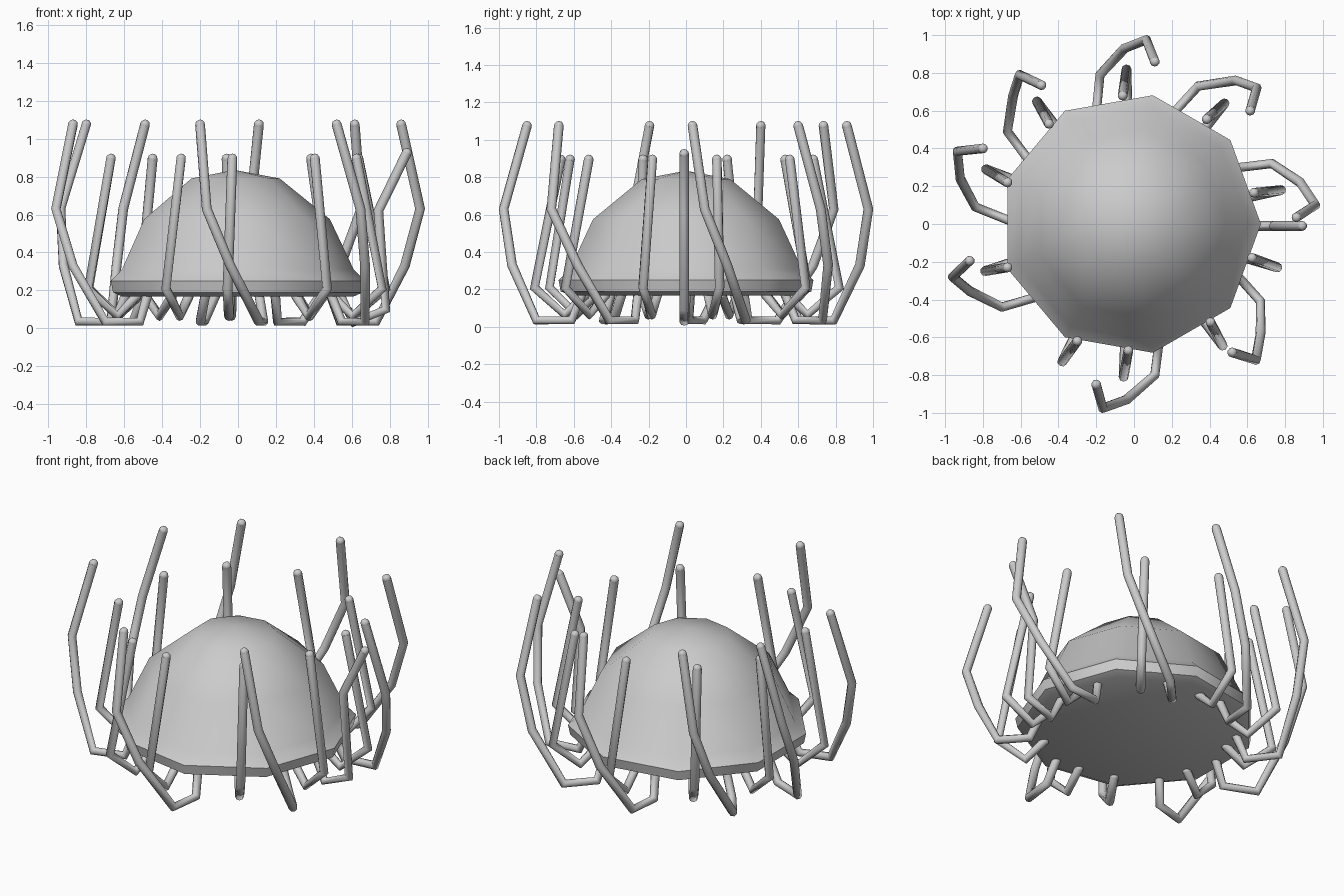
import bpy, bmesh, math
from mathutils import Vector

if "Cube" in bpy.data.objects:
    bpy.data.objects.remove(bpy.data.objects["Cube"])

CX = -0.02  # bell axis


def polar(r, deg, z):
    a = math.radians(deg)
    return Vector((CX + r * math.cos(a), r * math.sin(a), z))


def tube(name, pts, r=0.026):
    # bevelled path with rounded ends
    cu = bpy.data.curves.new(name, 'CURVE')
    cu.dimensions = '3D'
    cu.bevel_depth = r
    cu.bevel_resolution = 2
    cu.use_fill_caps = True
    sp = cu.splines.new('POLY')
    sp.points.add(len(pts) - 1)
    for p, q in zip(sp.points, pts):
        p.co = (*q, 1)
    tmp = bpy.data.objects.new(name + "_path", cu)
    bpy.context.collection.objects.link(tmp)
    dg = bpy.context.evaluated_depsgraph_get()
    me = bpy.data.meshes.new_from_object(tmp.evaluated_get(dg))
    bpy.data.objects.remove(tmp)
    bm = bmesh.new()
    bm.from_mesh(me)
    for q in (pts[0], pts[-1]):
        ret = bmesh.ops.create_icosphere(bm, subdivisions=2, radius=r)
        bmesh.ops.translate(bm, verts=ret['verts'], vec=Vector(q))
    for f in bm.faces:
        f.smooth = True
    bm.to_mesh(me)
    bm.free()
    me.name = name
    ob = bpy.data.objects.new(name, me)
    bpy.context.collection.objects.link(ob)


# nine-sided bell with a swollen rim and flat underside
profile = [(0.24, 0.79), (0.505, 0.575), (0.63, 0.31), (0.692, 0.25), (0.68, 0.19), (0.63, 0.168)]
N = 9
bm = bmesh.new()
rings = [[bm.verts.new(polar(r, 360 * i / N, z)) for i in range(N)] for r, z in profile]
apex = bm.verts.new((CX, 0, 0.835))
for i in range(N):
    j = (i + 1) % N
    bm.faces.new((apex, rings[0][i], rings[0][j]))
    for a, b in zip(rings, rings[1:]):
        bm.faces.new((a[i], b[i], b[j], a[j]))
bm.faces.new(rings[-1][::-1])
bm.normal_update()
me = bpy.data.meshes.new("bell")
bm.to_mesh(me)
bm.free()
bell = bpy.data.objects.new("bell", me)
bpy.context.collection.objects.link(bell)
bpy.context.view_layer.objects.active = bell
bell.select_set(True)
bpy.ops.object.shade_smooth_by_angle(angle=math.radians(50))

# long swirling tentacles: xy of low bend, mid bend, bulge, tip
long_xy = [
    ((0.73, 0.32), (0.88, 0.22), (0.96, 0.10), (0.86, 0.035)),
    ((0.34, 0.73), (0.54, 0.76), (0.65, 0.72), (0.615, 0.60)),
    ((-0.18, 0.79), (-0.05, 0.93), (0.065, 0.975), (0.11, 0.86)),
    ((-0.67, 0.49), (-0.64, 0.68), (-0.605, 0.79), (-0.49, 0.735)),
    ((-0.84, 0.09), (-0.92, 0.24), (-0.935, 0.385), (-0.80, 0.40)),
    ((-0.70, -0.44), (-0.87, -0.355), (-0.96, -0.28), (-0.87, -0.195)),
    ((0.11, -0.80), (-0.04, -0.93), (-0.165, -0.975), (-0.20, -0.85)),
    ((0.67, -0.41), (0.67, -0.58), (0.645, -0.72), (0.52, -0.68)),
]
for k, path in enumerate(long_xy):
    a = math.degrees(math.atan2(path[0][1], path[0][0] - CX))
    pts = [polar(0.57, a + 4, 0.18), polar(0.63, a + 5, 0.035)]
    pts += [Vector((*p, z)) for p, z in zip(path, (0.035, 0.33, 0.63, 1.075))]
    tube(f"long_tentacle_{k + 1}", pts)

# short tentacles: bulge and tip in plan
short_xy = [
    ((0.78, 0.18), (0.635, 0.165)), ((0.48, 0.64), (0.385, 0.555)),
    ((-0.04, 0.82), (-0.06, 0.68)), ((-0.515, 0.65), (-0.45, 0.53)),
    ((-0.785, 0.29), (-0.67, 0.22)), ((-0.79, -0.25), (-0.67, -0.23)),
    ((-0.38, -0.73), (-0.30, -0.62)), ((-0.055, -0.81), (-0.03, -0.67)),
    ((0.47, -0.645), (0.405, -0.52)), ((0.76, -0.23), (0.625, -0.18)),
]
for k, (bulge, tip) in enumerate(short_xy):
    a = math.degrees(math.atan2(bulge[1], bulge[0] - CX))
    tube(f"short_tentacle_{k + 1}", [
        polar(0.54, a, 0.17), polar(0.65, a, 0.065),
        Vector((*bulge, 0.21)), Vector((*tip, 0.895))])

# single outward-leaning tentacle on the right
tube("leaning_tentacle", [Vector(p) for p in (
    (0.54, 0, 0.17), (0.61, -0.01, 0.03), (0.78, -0.01, 0.10),
    (0.74, -0.01, 0.62), (0.89, -0.01, 0.925))])
